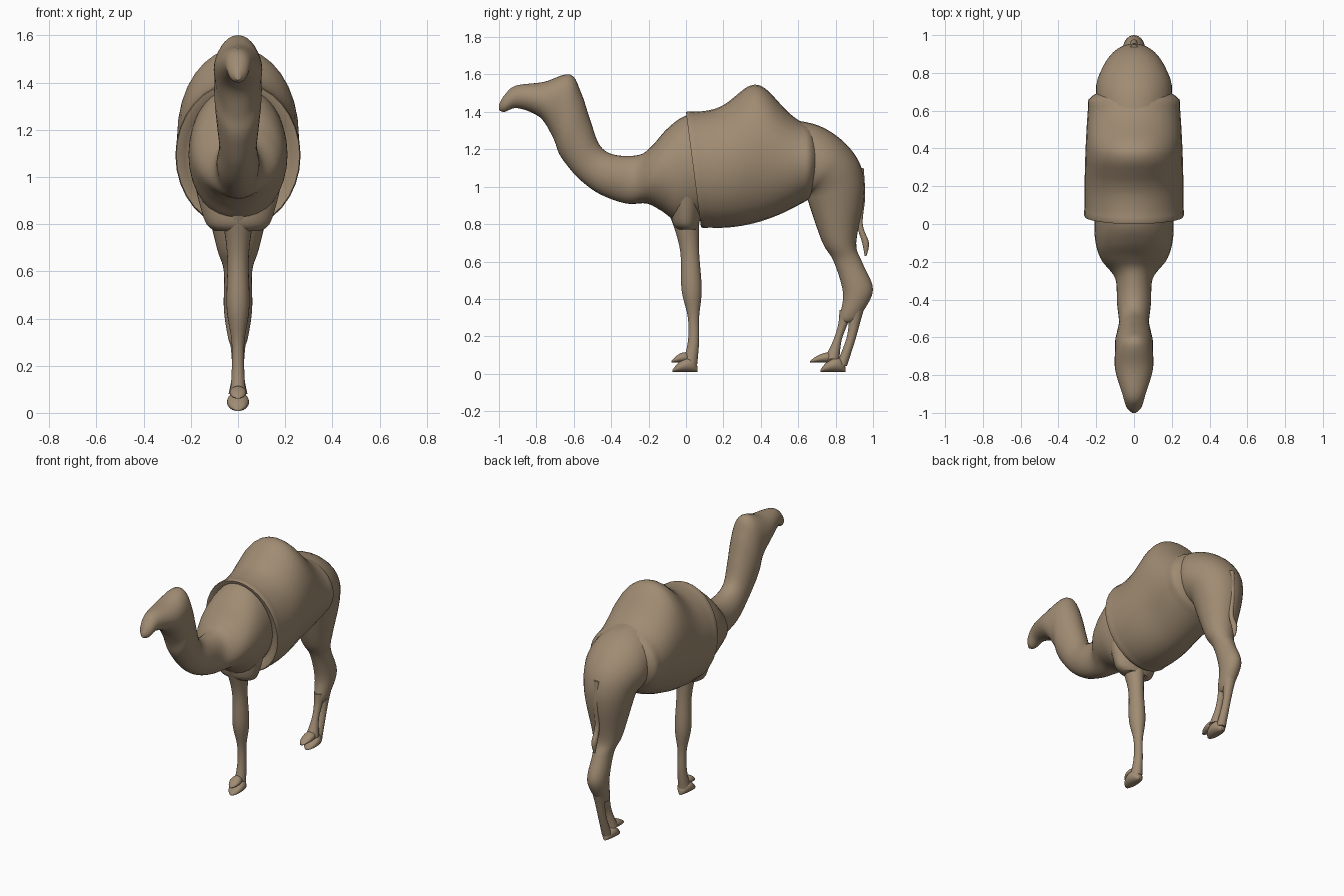
import bpy
import bmesh
import math
from mathutils import Vector

cube = bpy.data.objects.get("Cube")
if cube:
    bpy.data.objects.remove(cube, do_unlink=True)

# Single coat colour
coat = bpy.data.materials.new("tan coat")
coat.use_nodes = True
tan = (0.35, 0.26, 0.17, 1)
coat.diffuse_color = tan
shader = next(node for node in coat.node_tree.nodes if node.type == 'BSDF_PRINCIPLED')
shader.inputs["Base Color"].default_value = tan
shader.inputs["Roughness"].default_value = 0.9


def blend(before, start, end, after, t):
    """Smooth curve from the start section to the end section."""
    result = []
    for a, b, c, d in zip(before, start, end, after):
        cubic = 3 * (b - c) + d - a
        square = 2 * a - 5 * b + 4 * c - d
        result.append(b + t * (c - a + t * (square + t * cubic)) / 2)
    return result


def add_ring(bm, section, sides):
    """Ellipse between two outline points of the side profile."""
    upper_y, upper_z, lower_y, lower_z, half_width = section
    upper = Vector((0, upper_y, upper_z))
    lower = Vector((0, lower_y, lower_z))
    centre = (upper + lower) / 2
    across = Vector((half_width, 0, 0))
    ring = []
    for index in range(sides):
        angle = math.tau * index / sides
        offset = (upper - centre) * math.cos(angle) + across * math.sin(angle)
        ring.append(bm.verts.new(centre + offset))
    return ring


def loft(name, sections, sides=32, steps=5):
    """Skin a smooth closed tube through the sections."""
    bm = bmesh.new()
    rings = []
    last = len(sections) - 1
    for index in range(last):
        before = sections[max(index - 1, 0)]
        after = sections[min(index + 2, last)]
        for step in range(steps):
            section = blend(before, sections[index], sections[index + 1], after, step / steps)
            rings.append(add_ring(bm, section, sides))
    rings.append(add_ring(bm, sections[last], sides))

    for ring, following in zip(rings, rings[1:]):
        for index in range(sides):
            after = (index + 1) % sides
            bm.faces.new((ring[index], ring[after], following[after], following[index]))
    bm.faces.new(rings[0])
    bm.faces.new(reversed(rings[-1]))
    bmesh.ops.recalc_face_normals(bm, faces=bm.faces[:])

    mesh = bpy.data.meshes.new(name)
    bm.to_mesh(mesh)
    bm.free()
    mesh.materials.append(coat)
    part = bpy.data.objects.new(name, mesh)
    bpy.context.collection.objects.link(part)
    bpy.ops.object.select_all(action='DESELECT')
    part.select_set(True)
    bpy.context.view_layer.objects.active = part
    bpy.ops.object.shade_smooth_by_angle(angle=math.radians(50))


def limb(name, joints, flatness=1.0):
    """Slim limb through joints given as (y, z, radius front to back)."""
    loft(name, [(y + radius, z, y - radius, z, radius * flatness)
                for y, z, radius in joints], sides=24)


def foot(name, heel, sole, length, height, half_width):
    """Padded foot, highest near the heel and flattening to the toe."""
    sections = []
    count = 9
    for index in range(count):
        t = (index + 0.2) / (count - 0.6)
        swell = math.sqrt(math.sin(math.pi * t))
        y = heel - length * t
        top = sole + height * swell * (1.2 - 0.7 * t)
        sections.append((y, top, y, sole, half_width * swell))
    loft(name, sections, sides=20)


def barrel_section(y, girth=1.0):
    """Belly rising to the rear, gently sloping back and a rounded hump."""
    rearward = (y - 0.1) ** 2
    hump = 0.165 * math.exp(-((y - 0.38) / 0.15) ** 2)
    back = 1.4 - rearward / 4 + hump
    belly = 0.78 + rearward / 2
    lean = 0.08 * (1 - y / 0.66)
    middle, half = (back + belly) / 2, (back - belly) / 2 * girth
    half_width = (0.262 - 0.07 * rearward) * girth
    return (y, middle + half, y + lean, middle - half, half_width)


# Barrel with the hump, stepping out from the shoulders and haunches
stations = [index * 0.66 / 12 for index in range(13)]
barrel = [barrel_section(y) for y in stations]
front_cap = barrel_section(0.03, girth=0.8)
rear_cap = barrel_section(0.7, girth=0.8)
loft("body_and_hump", [front_cap, *barrel, rear_cap], steps=3)

# Head, curved neck and shoulders: crown side, throat side, half width
loft("head_neck_and_shoulders", [
    (-1, 1.44, -1, 1.41, 0.01),
    (-0.97, 1.49, -0.97, 1.4, 0.04),
    (-0.91, 1.54, -0.9, 1.42, 0.06),
    (-0.76, 1.56, -0.78, 1.37, 0.1),
    (-0.62, 1.6, -0.71, 1.26, 0.1),
    (-0.56, 1.5, -0.68, 1.18, 0.1),
    (-0.51, 1.35, -0.64, 1.12, 0.09),
    (-0.46, 1.22, -0.57, 1.04, 0.08),
    (-0.38, 1.17, -0.46, 0.96, 0.09),
    (-0.25, 1.17, -0.32, 0.91, 0.1),
    (-0.18, 1.22, -0.21, 0.91, 0.17),
    (-0.1, 1.31, -0.13, 0.87, 0.2),
    (0, 1.38, -0.03, 0.81, 0.21),
    (0.15, 1.4, 0.12, 0.85, 0.2)])

# Haunch tapering into the thigh and hock: rear side, front side, half width
loft("haunch_and_hind_leg", [
    (0.55, 1.36, 0.5, 0.98, 0.19),
    (0.7, 1.33, 0.63, 0.96, 0.2),
    (0.82, 1.26, 0.65, 0.95, 0.2),
    (0.91, 1.16, 0.65, 0.95, 0.18),
    (0.95, 1.05, 0.65, 0.94, 0.16),
    (0.95, 0.92, 0.66, 0.9, 0.14),
    (0.91, 0.7, 0.73, 0.7, 0.09),
    (0.94, 0.6, 0.79, 0.6, 0.06),
    (1, 0.45, 0.84, 0.43, 0.06),
    (0.94, 0.32, 0.82, 0.3, 0.04),
    (0.92, 0.28, 0.83, 0.27, 0.02)])

# Two hind shins, one slightly ahead of the other
limb("hind_shin_forward", [
    (0.85, 0.34, 0.03), (0.84, 0.27, 0.025), (0.81, 0.18, 0.022), (0.78, 0.08, 0.04)])
limb("hind_shin_rear", [
    (0.91, 0.34, 0.04), (0.9, 0.27, 0.03), (0.88, 0.18, 0.025), (0.83, 0.04, 0.03)])

# Elbow flaring under the chest, then the slim foreleg
limb("elbow", [
    (0, 1, 0.1), (0, 0.88, 0.085), (0, 0.8, 0.07), (0.01, 0.77, 0.05)], flatness=1.9)
limb("front_leg", [
    (-0.02, 0.92, 0.1), (0, 0.8, 0.07), (0.02, 0.65, 0.05), (0.03, 0.45, 0.054),
    (0.04, 0.3, 0.03), (0.04, 0.17, 0.03), (0.02, 0.05, 0.04)], flatness=0.9)

# Feet, each with a raised toe peeking out in front
for label, heel in (("front", 0.065), ("hind", 0.855)):
    foot(label + "_foot", heel, sole=0.008, length=0.14, height=0.09, half_width=0.047)
foot("front_toe", 0.03, sole=0.06, length=0.11, height=0.06, half_width=0.035)
foot("hind_toe", 0.82, sole=0.06, length=0.16, height=0.06, half_width=0.035)

# Tail lying along the rump and ending in a loose tuft
limb("tail", [
    (0.93, 1.1, 0.02), (0.94, 0.95, 0.018), (0.93, 0.8, 0.015),
    (0.96, 0.7, 0.018), (0.96, 0.63, 0.005)])
